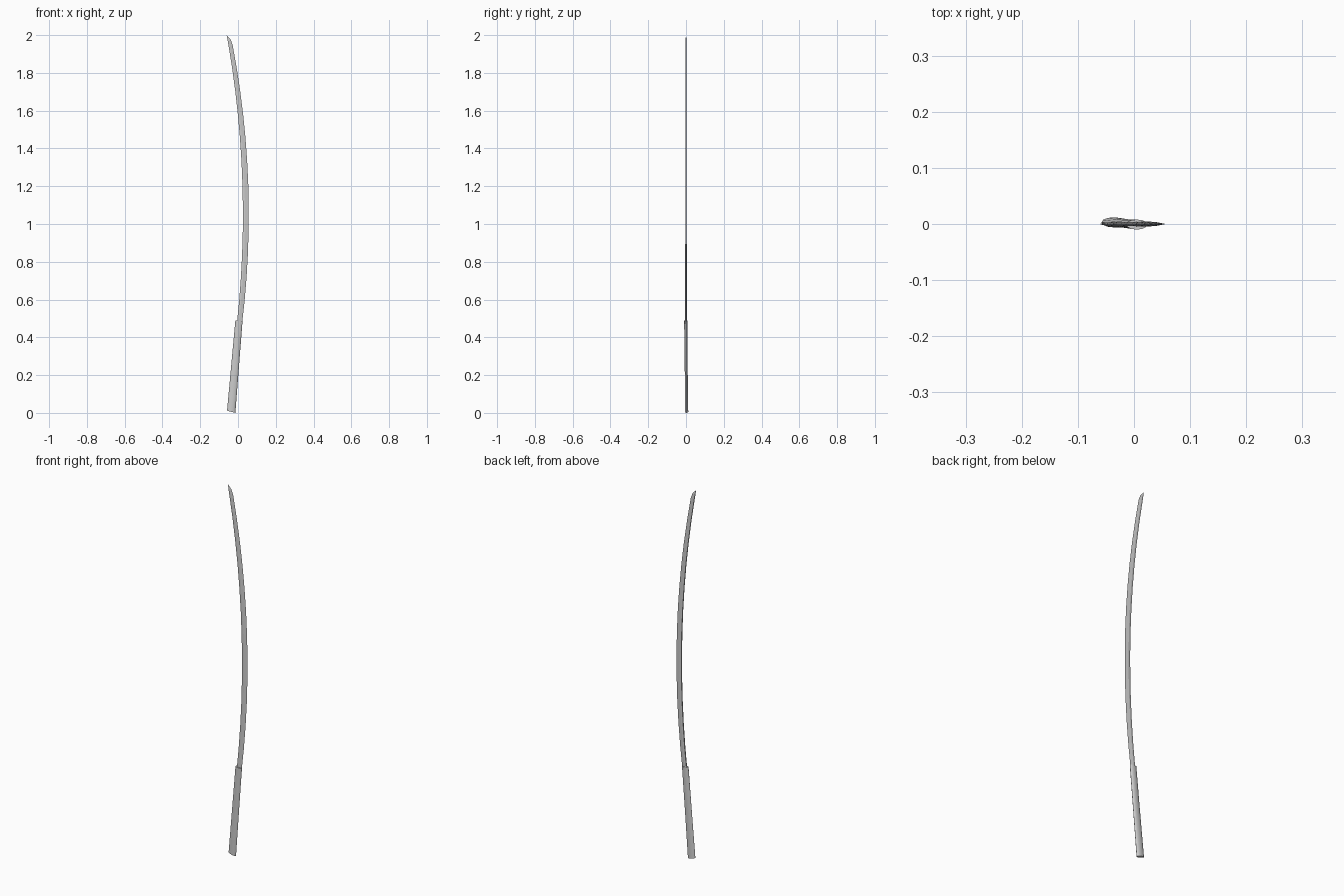
import bpy, bmesh, math

if "Cube" in bpy.data.objects:
    bpy.data.objects.remove(bpy.data.objects["Cube"])


def loft(name, rings):
    """Skin a list of equal-length rings and cap both ends."""
    bm = bmesh.new()
    loops = [[bm.verts.new(p) for p in ring] for ring in rings]
    n = len(loops[0])
    for a, b in zip(loops, loops[1:]):
        for i in range(n):
            j = (i + 1) % n
            bm.faces.new((a[i], a[j], b[j], b[i]))
    bm.faces.new(loops[0])
    bm.faces.new(loops[-1])
    bmesh.ops.remove_doubles(bm, verts=bm.verts, dist=1e-5)
    bmesh.ops.recalc_face_normals(bm, faces=bm.faces)
    me = bpy.data.meshes.new(name)
    bm.to_mesh(me)
    bm.free()
    ob = bpy.data.objects.new(name, me)
    bpy.context.collection.objects.link(ob)
    return ob


def spine(z):
    return 0.026 - 0.095 * (z - 1.05) ** 2


def edge(z):
    return 0.057 - 0.106 * (z - 1.05) ** 2


def blade_ring(xs, zs, xe, ze, t):
    """Flat spine, ridge line a third of the way, sharp cutting edge."""
    xr, zr = xs + (xe - xs) * 0.35, zs + (ze - zs) * 0.35
    return [(xs, -t * 0.75, zs), (xr, -t, zr), (xe, 0, ze),
            (xr, t, zr), (xs, t * 0.75, zs)]


# curved blade with an angled point
rings = []
for i in range(13):
    z = 0.47 + (1.95 - 0.47) * i / 12
    rings.append(blade_ring(spine(z), z, edge(z), z, 0.0042 - 0.0008 * i / 12))
rings.append(blade_ring(-0.0565, 1.98, -0.039, 1.976, 0.0022))
rings.append([(-0.0605, 0, 2.0)] * 5)
loft("blade", rings)

# straight oval handle, slightly waisted, tilted along the curve
N = 12
tilt = 0.085
rings = []
for i in range(7):
    f = i / 6
    cx, cy, cz = -0.036 + 0.041 * f, 0.003 - 0.004 * f, 0.002 + 0.486 * f
    hx = 0.022 - 0.003 * f
    hy = 0.009 - 0.0012 * math.sin(math.pi * f)
    ring = []
    for k in range(N):
        a = 2 * math.pi * k / N
        dx = hx * math.cos(a)
        ring.append((cx + dx, cy + hy * math.sin(a), max(0, cz + 0.004 * (1 - f) - dx * tilt * 3 * (1 - f) - dx * tilt * f)))
    rings.append(ring)
handle = loft("handle", rings)
bpy.context.view_layer.objects.active = handle
handle.select_set(True)
bpy.ops.object.shade_smooth_by_angle(angle=math.radians(35))
